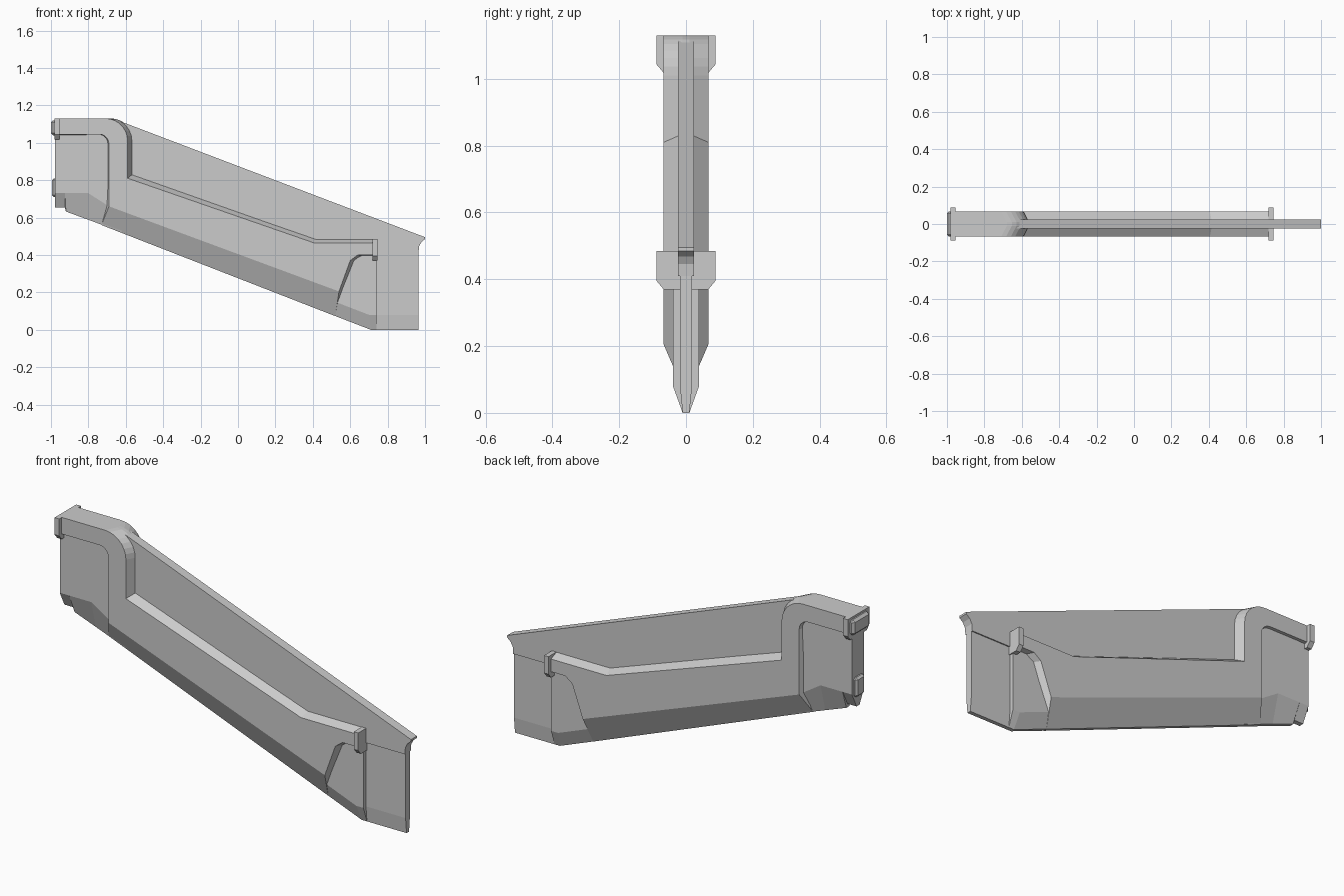
import bpy, bmesh, math

if "Cube" in bpy.data.objects:
    bpy.data.objects.remove(bpy.data.objects["Cube"])


def make(name, rings, bevel=0.0):
    """Skin a closed solid through rings with equal point counts."""
    bm = bmesh.new()
    loops = [[bm.verts.new(p) for p in ring] for ring in rings]
    n = len(loops[0])
    for a, b in zip(loops, loops[1:]):
        for i in range(n):
            j = (i + 1) % n
            bm.faces.new((a[i], a[j], b[j], b[i]))
    bm.faces.new(loops[0])
    bm.faces.new(loops[-1][::-1])
    bmesh.ops.recalc_face_normals(bm, faces=bm.faces[:])
    me = bpy.data.meshes.new(name)
    bm.to_mesh(me)
    bm.free()
    ob = bpy.data.objects.new(name, me)
    bpy.context.collection.objects.link(ob)
    if bevel:
        mod = ob.modifiers.new("bevel", "BEVEL")
        mod.width = bevel
        mod.segments = 1
    return ob


def layered(name, layers):
    """Symmetric solid: layers of (half thickness, xz outline), outermost first."""
    rings = [[(x, -h, z) for x, z in o] for h, o in layers]
    rings += [[(x, h, z) for x, z in o] for h, o in reversed(layers)]
    return make(name, rings)


def slab(name, x0, x1, outline, bevel=0.0):
    """Extrude a yz outline along x."""
    return make(name, [[(x, y, z) for y, z in outline] for x in (x0, x1)], bevel)


def arc(cx, cz, r, a0, a1, n=7):
    return [(cx + r * math.cos(math.radians(a0 + (a1 - a0) * i / n)),
             cz + r * math.sin(math.radians(a0 + (a1 - a0) * i / n))) for i in range(n + 1)]


# Wide outer body: rounded shoulder, sloping ledge, chamfered underside
def body_outline(dx, dz, edge, foot):
    return ([(-0.978, 1.13)] + arc(-0.71 + dx, 1.01, 0.12, 90, 0)
            + [(-0.59 + dx, 0.81 + dz), (0.405 + dz * 0.5, 0.465 + dz), (0.74, 0.465 + dz),
               (0.74, 0.40 - edge * 0.2), (0.64 + edge, 0.40 - edge * 0.2), (0.60 + edge, 0.37)]
            + foot
            + arc(-0.74 - edge * 0.5, 0.995, 0.05, 0, 90, 5)
            + [(-0.978, 1.045 - edge * 0.2)])


outer = body_outline(0, 0, 0, [(0.54, 0.205), (-0.69, 0.66)])
inner = body_outline(0.03, 0.025, 0.04, [(0.52, 0.073), (-0.73, 0.56)])
layered("main_body", [(0.067, outer), (0.01, inner)])

# Recessed panels at both ends
layered("front_recess_panel", [
    (0.039, [(0.42, 0.45), (0.74, 0.45), (0.74, 0.08), (0.70, 0.08), (0.42, 0.188)]),
    (0.01, [(0.42, 0.45), (0.74, 0.45), (0.74, 0.0), (0.71, 0.0), (0.42, 0.112)])])
layered("rear_recess_panel", [
    (0.05, [(-0.978, 1.08), (-0.62, 1.08), (-0.62, 0.634), (-0.69, 0.66),
            (-0.80, 0.73), (-0.925, 0.73), (-0.926, 0.73), (-0.978, 0.73)]),
    (0.012, [(-0.978, 1.08), (-0.62, 1.08), (-0.62, 0.52), (-0.69, 0.547),
             (-0.80, 0.588), (-0.92, 0.632), (-0.926, 0.655), (-0.978, 0.655)])])

# Central fin with a flared lip, and the slim nose beneath it
fin = [(-0.66, 1.122), (-0.63, 1.115), (1.0, 0.495), (1.0, 0.485), (0.98, 0.468),
       (0.968, 0.445), (0.965, 0.41), (0.50, 0.41), (-0.66, 0.76)]
layered("fin", [(0.024, fin)])
layered("nose", [
    (0.018, [(0.70, 0.43), (0.965, 0.43), (0.965, 0.08), (0.70, 0.08)]),
    (0.01, [(0.70, 0.43), (0.965, 0.43), (0.965, 0.0), (0.71, 0.0)])])


# Collars with chamfered lower corners
def collar(z0, z1):
    return [(-0.067, z0), (0.067, z0), (0.088, z0 + 0.025), (0.088, z1),
            (-0.088, z1), (-0.088, z0 + 0.025)]


def rect(h, z0, z1):
    return [(-h, z0), (h, z0), (h, z1), (-h, z1)]


slab("front_collar", 0.72, 0.745, collar(0.37, 0.485))
slab("rear_collar", -0.981, -0.955, collar(1.018, 1.13))

# Bumpers and underside step at the rear end
slab("upper_bumper", -1.0, -0.965, rect(0.068, 1.04, 1.12), 0.012)
slab("lower_bumper", -0.995, -0.96, rect(0.035, 0.71, 0.81), 0.01)
